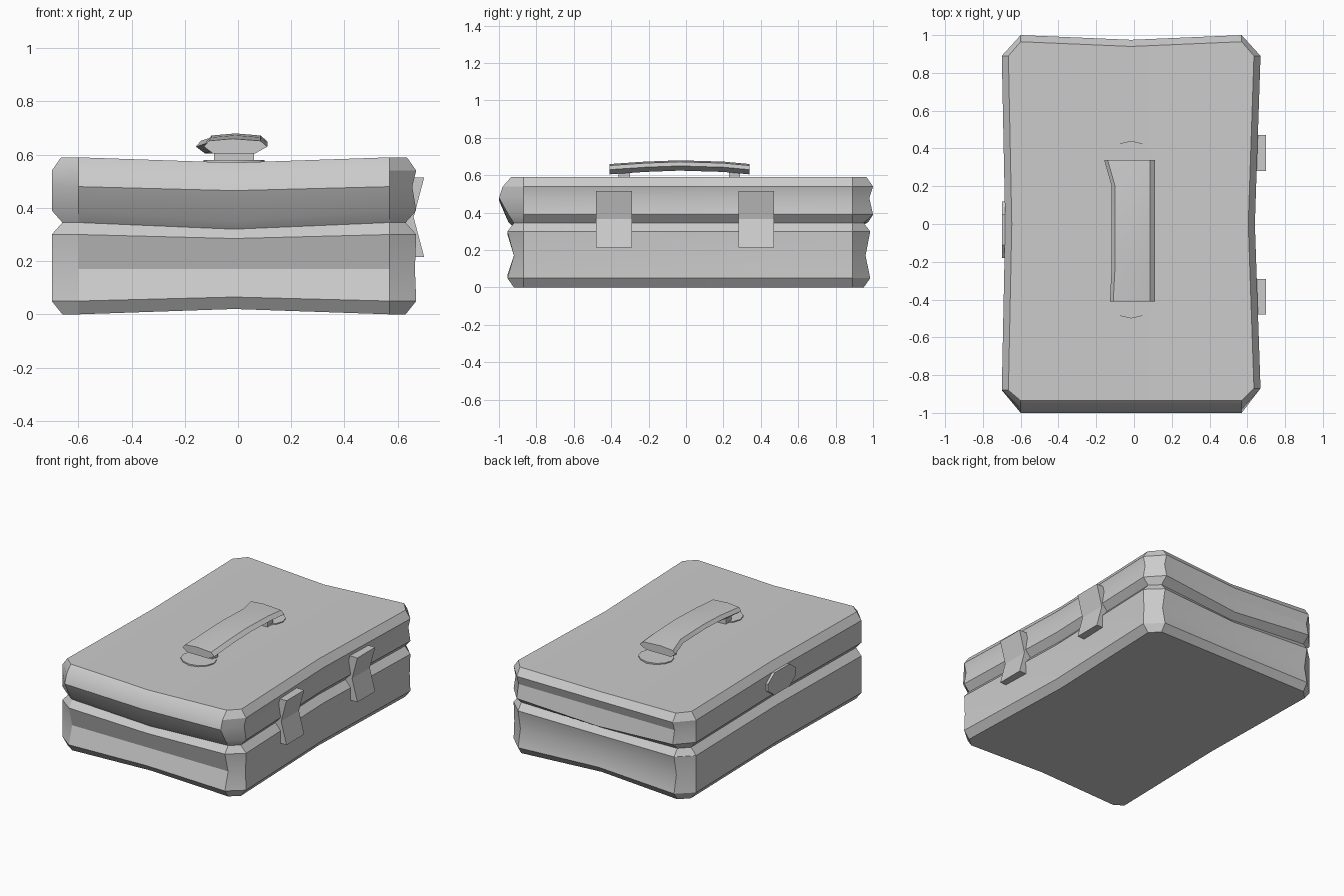
import bpy, bmesh, math

if "Cube" in bpy.data.objects:
    bpy.data.objects.remove(bpy.data.objects["Cube"])


def finish(name, bm):
    bmesh.ops.recalc_face_normals(bm, faces=bm.faces)
    me = bpy.data.meshes.new(name)
    bm.to_mesh(me)
    bm.free()
    ob = bpy.data.objects.new(name, me)
    bpy.context.collection.objects.link(ob)
    bpy.context.view_layer.objects.active = ob
    ob.select_set(True)
    bpy.ops.object.shade_smooth_by_angle(angle=math.radians(28))
    ob.select_set(False)
    return ob


def loft(bm, rings):
    """Join successive closed rings of points with quads."""
    vs = [[bm.verts.new(p) for p in r] for r in rings]
    n = len(vs[0])
    for a, b in zip(vs, vs[1:]):
        for i in range(n):
            j = (i + 1) % n
            bm.faces.new((a[i], a[j], b[j], b[i]))
    return vs


def shell(name, levels):
    """Pinched chamfered box; level = z, mid-edge z, left, right, front, back."""
    rings = []
    for z, zm, xl, xr, yf, yb in levels:
        rings.append([(-0.015, yf, zm), (0.57, yf, z), (xr, -0.87, z),
                      (xr - 0.03, 0, z), (xr, 0.89, z), (0.57, yb, z),
                      (-0.015, yb - 0.025, zm), (-0.60, yb, z), (xl, 0.89, z),
                      (xl + 0.018, 0, z), (xl, -0.88, z), (-0.60, yf, z)])
    bm = bmesh.new()
    vs = loft(bm, rings)
    for r in (vs[0], vs[-1]):
        bm.faces.new(r[:7])
        bm.faces.new(r[6:] + r[:1])
    return finish(name, bm)


def prism(name, pts, depth):
    """Extrude a polygon of 3D points along a vector, with caps."""
    bm = bmesh.new()
    far = [tuple(a + d for a, d in zip(p, depth)) for p in pts]
    vs = loft(bm, [pts, far])
    bm.faces.new(vs[0])
    bm.faces.new(vs[1])
    return finish(name, bm)


# case halves
shell("lower_case", [
    (0.00, 0.02, -0.66, 0.63, -0.92, 0.95),
    (0.05, 0.065, -0.70, 0.67, -0.955, 0.985),
    (0.17, 0.17, -0.70, 0.665, -0.92, 0.96),
    (0.30, 0.285, -0.70, 0.67, -0.955, 0.985),
    (0.345, 0.32, -0.66, 0.63, -0.92, 0.95)])
shell("upper_case", [
    (0.345, 0.32, -0.66, 0.63, -0.92, 0.95),
    (0.39, 0.35, -0.70, 0.67, -0.95, 1.0),
    (0.48, 0.465, -0.70, 0.655, -1.0, 0.98),
    (0.54, 0.525, -0.70, 0.67, -0.98, 1.0),
    (0.59, 0.57, -0.665, 0.635, -0.935, 0.965)])

# V-shaped latches on the right side
for i, y in enumerate((-0.48, 0.28)):
    prof = [(0.61, 0.515), (0.70, 0.515), (0.66, 0.365), (0.70, 0.215), (0.61, 0.215)]
    prism(f"latch_{i + 1}", [(x, y, z) for x, z in prof], (0, 0.19, 0))

# eight-sided badge plate on the left side
plate = [(-0.18, 0.44), (-0.18, 0.49), (-0.11, 0.54), (0.05, 0.54),
         (0.12, 0.49), (0.12, 0.44), (0.05, 0.39), (-0.11, 0.39)]
prism("side_plate", [(-0.70, y, z) for y, z in plate], (0.05, 0, 0))

# handle pads and posts
for i, (yp, y0) in enumerate(((-0.40, -0.36), (0.34, 0.23))):
    pad = [(-0.015 + 0.115 * math.cos(a), yp + 0.1 * math.sin(a), 0.565)
           for a in (math.tau * k / 12 for k in range(12))]
    prism(f"handle_pad_{i + 1}", pad, (0, 0, 0.015))
    post = [(-0.09, y0, 0.57), (0.06, y0, 0.57), (0.06, y0 + 0.06, 0.57), (-0.09, y0 + 0.06, 0.57)]
    prism(f"handle_post_{i + 1}", post, (0, 0, 0.055))

# arched grip: one flat section swept along the arc, flaring at the back end
section = [(-0.085, 0.0), (0.065, 0.0), (0.11, 0.025), (0.085, 0.047),
           (-0.01, 0.055), (-0.10, 0.047), (-0.118, 0.025)]
rings = []
for y, lift, flare in ((-0.41, 0.605, 0.01), (-0.22, 0.618, 0), (-0.035, 0.625, 0),
                       (0.20, 0.618, 0), (0.34, 0.605, 0.04)):
    rings.append([(x - (flare if x < 0 else 0), y, lift + z) for x, z in section])
bm = bmesh.new()
vs = loft(bm, rings)
bm.faces.new(vs[0])
bm.faces.new(vs[-1])
finish("handle_grip", bm)
